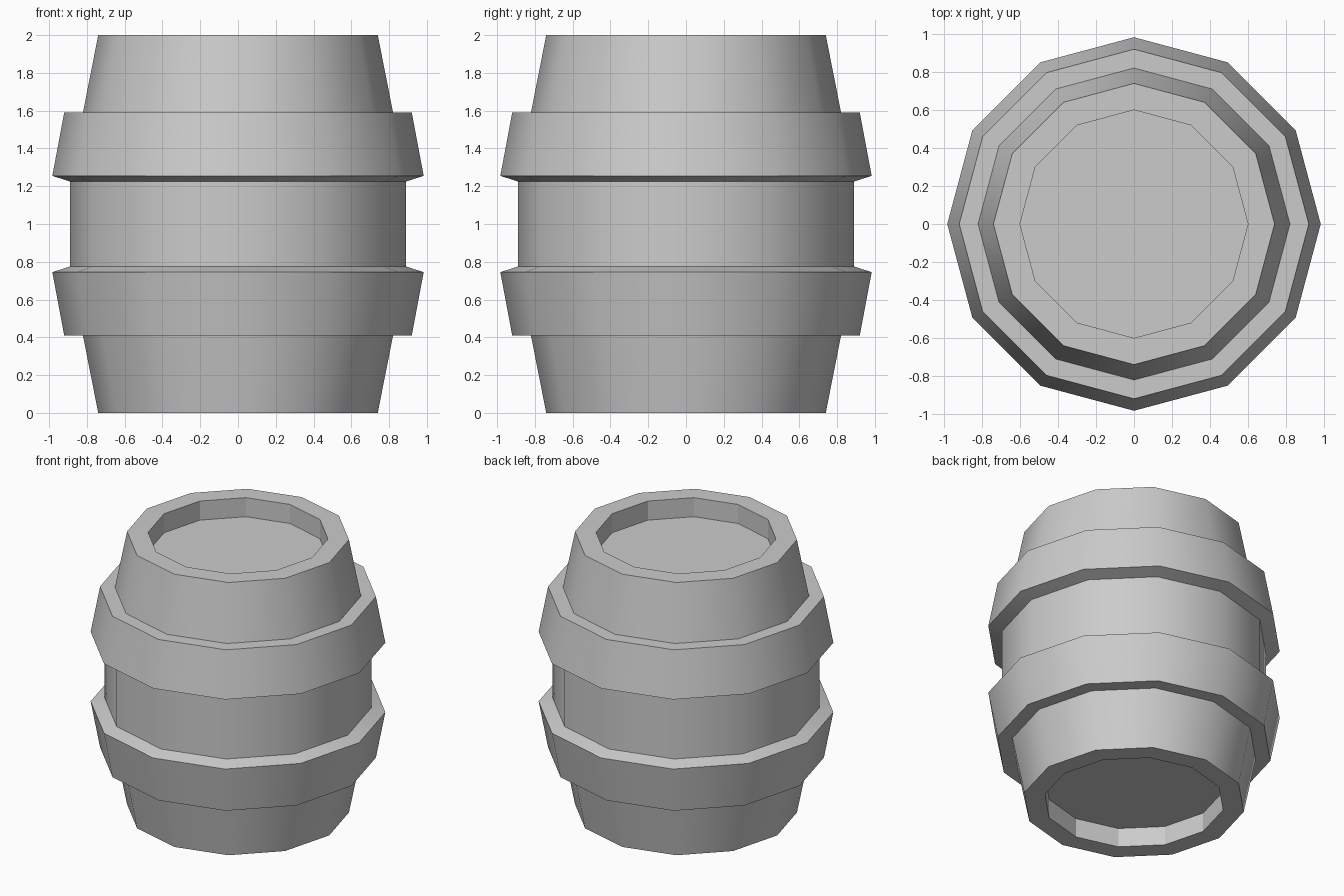
import bpy, bmesh
from math import cos, sin, pi

if "Cube" in bpy.data.objects:
    bpy.data.objects.remove(bpy.data.objects["Cube"])

SIDES = 12


def lathe(name, profile, closed=False, flat_steps=()):
    """Turn an (r, z) profile round z: soft around the barrel, crisp between rings."""
    bm = bmesh.new()
    rings = [[bm.verts.new((r * cos(2 * pi * i / SIDES), r * sin(2 * pi * i / SIDES), z))
              for i in range(SIDES)] for r, z in profile]
    steps = len(rings) if closed else len(rings) - 1
    for s in range(steps):
        a, b = rings[s], rings[(s + 1) % len(rings)]
        for i in range(SIDES):
            j = (i + 1) % SIDES
            face = bm.faces.new((a[i], a[j], b[j], b[i]))
            face.smooth = s not in flat_steps
    if not closed:
        bm.faces.new(rings[0][::-1])
        bm.faces.new(rings[-1])
    for ring in rings:
        for i in range(SIDES):
            edge = bm.edges.get((ring[i], ring[(i + 1) % SIDES]))
            edge.smooth = False
    bmesh.ops.recalc_face_normals(bm, faces=bm.faces)
    mesh = bpy.data.meshes.new(name)
    bm.to_mesh(mesh)
    bm.free()
    obj = bpy.data.objects.new(name, mesh)
    bpy.context.collection.objects.link(obj)
    return obj


def flip(profile):
    return [(r, 2 - z) for r, z in reversed(profile)]


# Barrel body with recessed lid and base
half = [(0.60, 0.14), (0.60, 0.0), (0.74, 0.0), (0.89, 0.76)]
lathe("barrel_body", half + flip(half), flat_steps=(0, 6))

# Flared hoops, sunk slightly into the body
hoop = [(0.80, 0.41), (0.92, 0.41), (0.983, 0.745), (0.86, 0.785)]
lathe("lower_hoop", hoop, closed=True)
lathe("upper_hoop", flip(hoop), closed=True)
